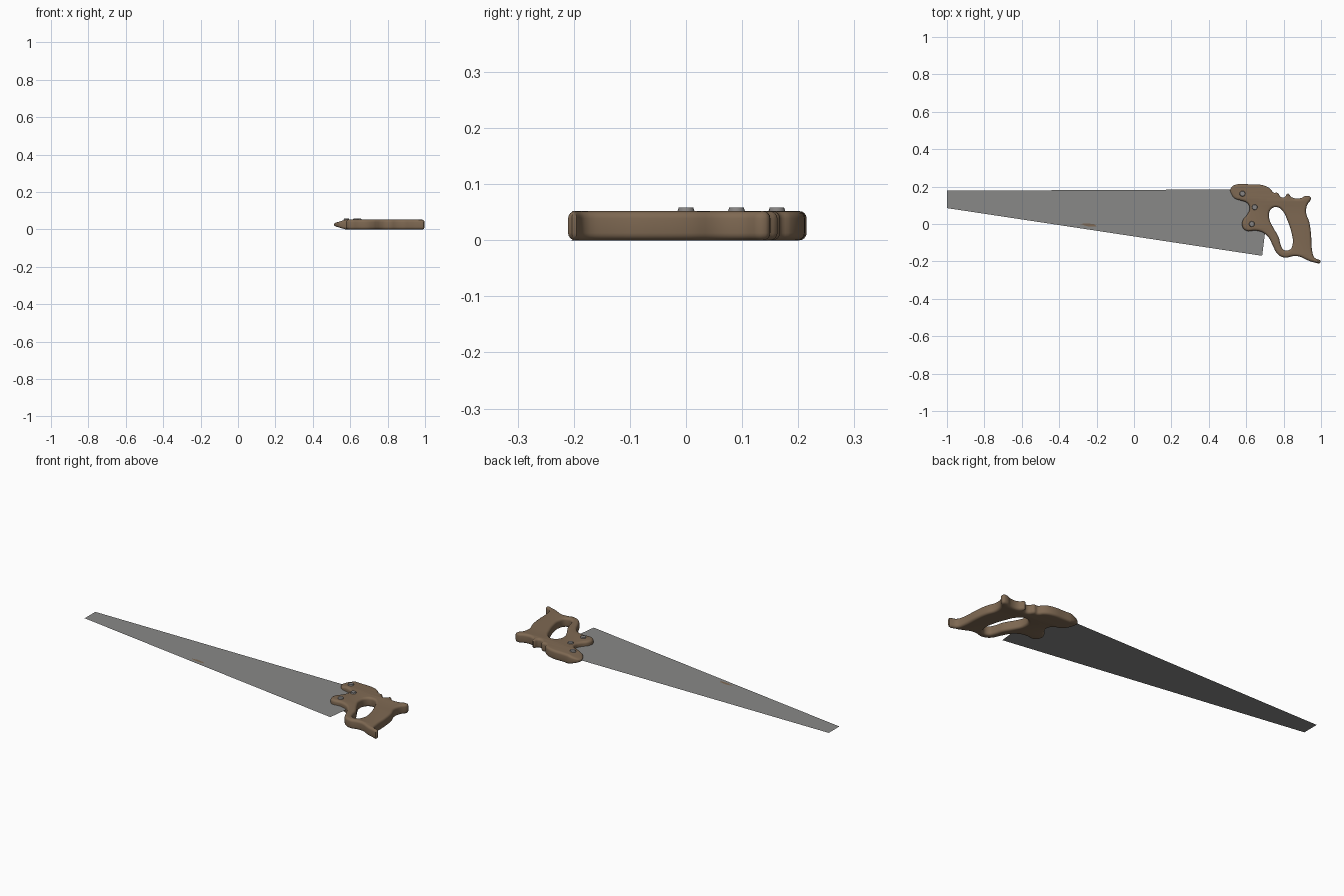
import bpy, bmesh, math

if "Cube" in bpy.data.objects:
    bpy.data.objects.remove(bpy.data.objects["Cube"])

MID = 0.027      # height of the blade plane
HALF = 0.026     # half thickness of the handle
BEV = 0.013


def material(name, rgb):
    m = bpy.data.materials.new(name)
    m.diffuse_color = (*rgb, 1)
    m.use_nodes = True
    m.node_tree.nodes["Principled BSDF"].inputs["Base Color"].default_value = m.diffuse_color
    return m


wood = material("brown wood", (0.21, 0.14, 0.085))
steel = material("blade steel", (0.25, 0.25, 0.245))
screw_metal = material("screw metal", (0.24, 0.23, 0.225))


def flat_part(name, pts, z, mat):
    me = bpy.data.meshes.new(name)
    me.from_pydata([(x, y, z) for x, y in pts], [], [tuple(range(len(pts)))])
    ob = bpy.data.objects.new(name, me)
    bpy.context.collection.objects.link(ob)
    me.materials.append(mat)
    return ob


# Blade: paper-thin tapered sheet, its heel hidden in the handle
flat_part("blade", [(-1, 0.085), (0.685, -0.17), (0.70, -0.05), (0.68, 0.10),
                    (0.60, 0.185), (-1, 0.178)], MID, steel)

# Small brown stain on the blade
flat_part("blade_stain", [(-0.29, 0.0), (-0.25, -0.012), (-0.20, -0.014),
                          (-0.21, -0.002), (-0.25, 0.004)], MID + 0.001, wood)

# Handle outline and grip hole
outer = [(0.515, 0.185), (0.535, 0.207), (0.62, 0.212), (0.69, 0.207), (0.73, 0.187),
         (0.745, 0.168), (0.768, 0.166), (0.785, 0.145), (0.805, 0.143), (0.822, 0.163),
         (0.842, 0.143), (0.89, 0.138), (0.92, 0.15), (0.945, 0.142), (0.925, 0.10),
         (0.92, 0.06), (0.937, 0.01), (0.947, -0.06), (0.952, -0.14), (0.965, -0.18),
         (0.998, -0.203), (0.955, -0.203), (0.92, -0.19), (0.885, -0.174), (0.85, -0.172),
         (0.81, -0.18), (0.77, -0.163), (0.742, -0.115), (0.722, -0.075), (0.69, -0.046),
         (0.65, -0.035), (0.60, -0.036), (0.578, -0.01), (0.582, 0.02), (0.605, 0.05),
         (0.618, 0.085), (0.605, 0.112), (0.57, 0.126), (0.54, 0.136), (0.522, 0.158)]
hole = [(0.733, 0.08), (0.765, 0.09), (0.795, 0.07), (0.82, 0.02), (0.843, -0.05),
        (0.848, -0.11), (0.832, -0.138), (0.80, -0.138), (0.784, -0.11), (0.773, -0.07),
        (0.742, -0.015), (0.722, 0.035)]
cu = bpy.data.curves.new("handle_outline", 'CURVE')
cu.dimensions = '2D'
cu.fill_mode = 'BOTH'
cu.extrude = HALF - BEV
cu.bevel_depth = BEV
cu.bevel_resolution = 3
cu.offset = -BEV
cu.resolution_u = 4
for pts in (outer, hole):
    sp = cu.splines.new('BEZIER')
    sp.bezier_points.add(len(pts) - 1)
    for bp, (x, y) in zip(sp.bezier_points, pts):
        bp.co = (x, y, 0)
        bp.handle_left_type = bp.handle_right_type = 'AUTO'
    sp.use_cyclic_u = True
tmp = bpy.data.objects.new("handle_outline", cu)
bpy.context.collection.objects.link(tmp)
bpy.context.view_layer.update()
dg = bpy.context.evaluated_depsgraph_get()
me = bpy.data.meshes.new_from_object(tmp.evaluated_get(dg))
bpy.data.objects.remove(tmp)

# Taper the cheek of the handle towards the blade
bm = bmesh.new()
bm.from_mesh(me)
bmesh.ops.remove_doubles(bm, verts=bm.verts, dist=0.0002)
for cut in (0.575, 0.55):
    bmesh.ops.bisect_plane(bm, geom=bm.verts[:] + bm.edges[:] + bm.faces[:],
                           plane_co=(cut, 0, 0), plane_no=(1, 0, 0))
for v in bm.verts:
    if v.co.x < 0.575 and v.co.y > 0.1:
        v.co.z *= max(0.3, 1 - 0.7 * (0.575 - v.co.x) / 0.06)
    v.co.z += MID - 0.001
bmesh.ops.recalc_face_normals(bm, faces=bm.faces)
bm.to_mesh(me)
bm.free()
me.materials.clear()
me.materials.append(wood)
for p in me.polygons:
    p.material_index = 0
handle = bpy.data.objects.new("handle", me)
bpy.context.collection.objects.link(handle)


def smooth(ob):
    bpy.ops.object.select_all(action='DESELECT')
    ob.select_set(True)
    bpy.context.view_layer.objects.active = ob
    bpy.ops.object.shade_smooth_by_angle(angle=math.radians(40))


smooth(handle)

# Three low screw heads on the upper cheek
for i, (x, y) in enumerate([(0.58, 0.162), (0.645, 0.09), (0.63, 0.0)]):
    bpy.ops.mesh.primitive_cone_add(vertices=16, radius1=0.017, radius2=0.013,
                                    depth=0.012, location=(x, y, 0.052))
    ob = bpy.context.object
    ob.name = f"screw_{i + 1}"
    ob.data.materials.append(screw_metal)
    smooth(ob)
